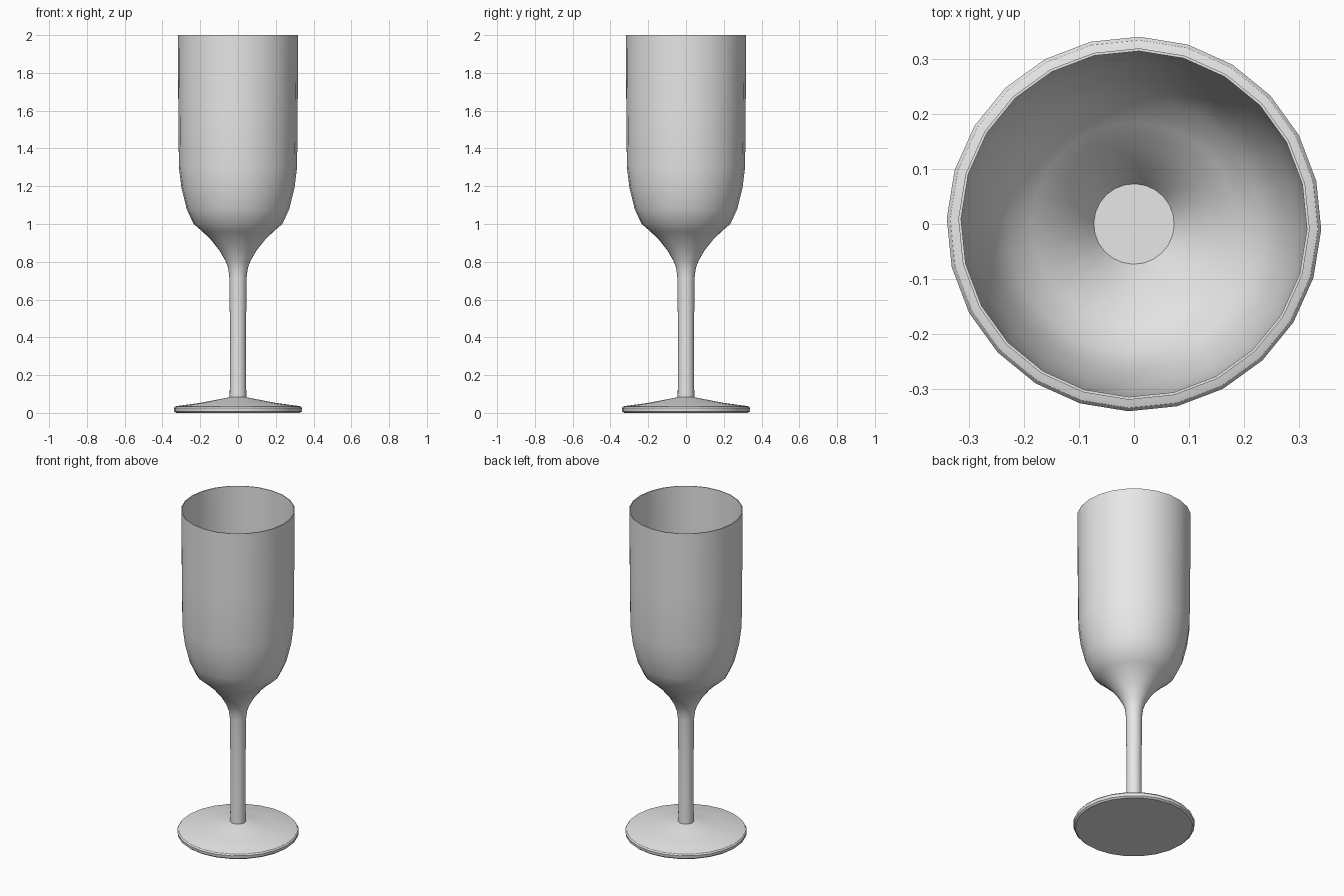
import bpy, bmesh, math

cube = bpy.data.objects.get("Cube")
if cube:
    bpy.data.objects.remove(cube, do_unlink=True)

SIDES = 24
TURN = math.radians(-1.7)

grey = bpy.data.materials.new("light_grey")
grey.use_nodes = True
grey.diffuse_color = (0.8, 0.8, 0.8, 1)
grey.node_tree.nodes["Principled BSDF"].inputs["Base Color"].default_value = (0.8, 0.8, 0.8, 1)


def lathe(name, profile):
    """Spin (radius, height) points around z and cap both ends."""
    bm = bmesh.new()
    rings = []
    for r, z in profile:
        angles = [TURN + 2 * math.pi * i / SIDES for i in range(SIDES)]
        rings.append([bm.verts.new((r * math.cos(a), r * math.sin(a), z)) for a in angles])
    for low, high in zip(rings, rings[1:]):
        for i in range(SIDES):
            j = (i + 1) % SIDES
            bm.faces.new((low[i], low[j], high[j], high[i]))
    bm.faces.new(rings[0][::-1])
    bm.faces.new(rings[-1])
    bmesh.ops.recalc_face_normals(bm, faces=bm.faces)
    mesh = bpy.data.meshes.new(name)
    bm.to_mesh(mesh)
    bm.free()
    obj = bpy.data.objects.new(name, mesh)
    bpy.context.collection.objects.link(obj)
    mesh.materials.append(grey)
    bpy.ops.object.select_all(action='DESELECT')
    obj.select_set(True)
    bpy.context.view_layer.objects.active = obj
    bpy.ops.object.shade_smooth_by_angle(angle=math.radians(30))
    return obj


# Round foot with a rounded edge and a gently sloping top
lathe("foot", [
    (0.328, 0.0), (0.338, 0.008), (0.34, 0.025), (0.334, 0.033), (0.325, 0.036),
    (0.20, 0.053), (0.10, 0.072), (0.043, 0.083)])

# Stem flaring into the bowl, over the thin rim and down to the inner floor
lathe("stem_and_bowl", [
    (0.044, 0.07), (0.042, 0.40), (0.046, 0.72), (0.052, 0.765), (0.064, 0.80),
    (0.098, 0.86), (0.143, 0.916), (0.188, 0.96), (0.235, 1.00), (0.272, 1.08),
    (0.299, 1.19), (0.313, 1.30), (0.316, 1.60), (0.319, 2.0),
    (0.314, 2.0), (0.311, 1.60), (0.308, 1.30), (0.294, 1.195), (0.267, 1.085),
    (0.231, 1.008), (0.185, 0.968), (0.139, 0.924), (0.094, 0.868), (0.073, 0.835)])
